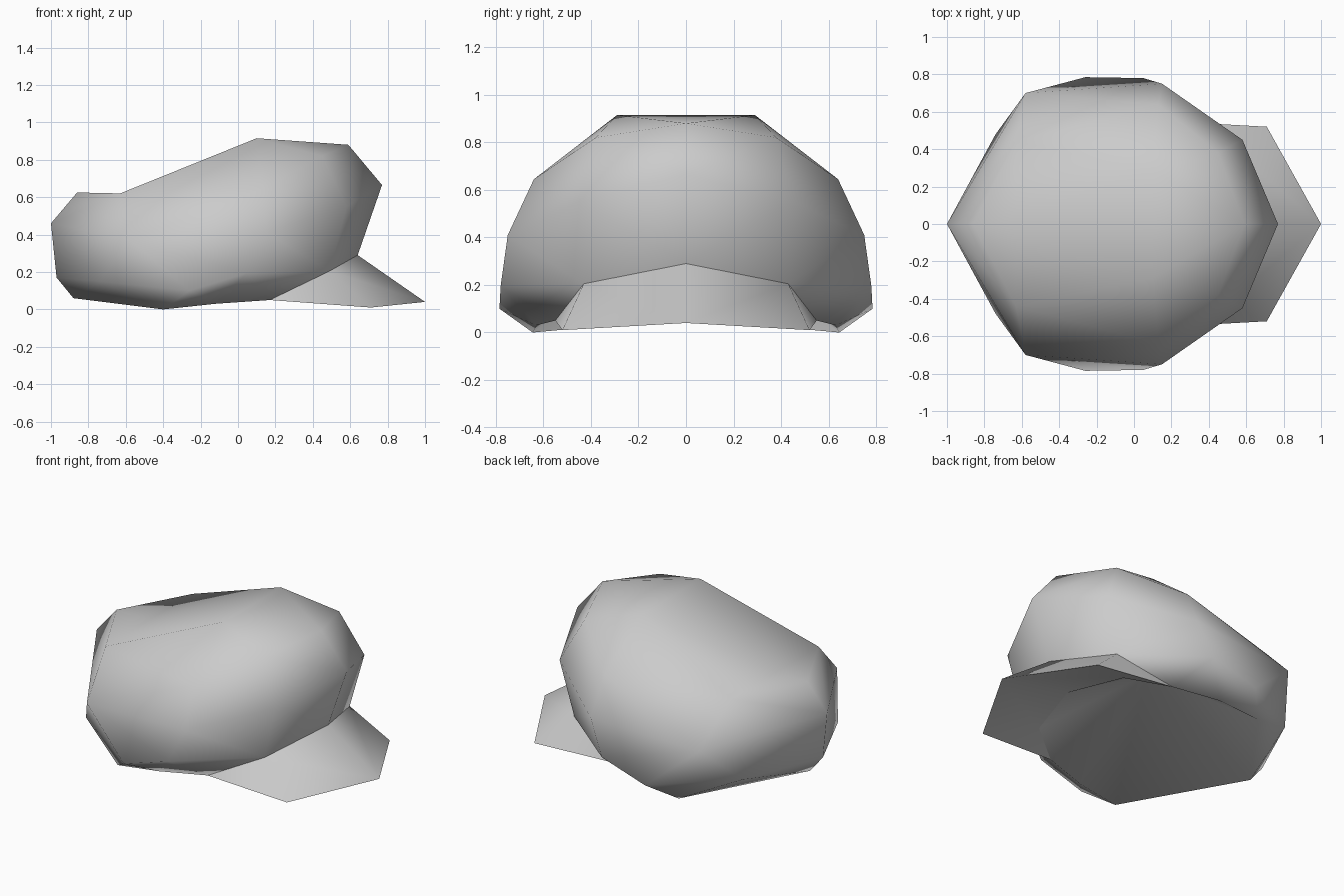
import bpy, bmesh, math

if "Cube" in bpy.data.objects:
    bpy.data.objects.remove(bpy.data.objects["Cube"])

fabric = bpy.data.materials.new("grey fabric")
fabric.diffuse_color = (0.6, 0.6, 0.6, 1)
fabric.use_nodes = True
fabric.node_tree.nodes["Principled BSDF"].inputs["Base Color"].default_value = fabric.diffuse_color


class HalfShell:
    """Collects triangle strips for the y >= 0 half of a part, then mirrors it."""

    def __init__(self):
        self.bm = bmesh.new()
        self.known = {}

    def vert(self, p):
        if p not in self.known:
            self.known[p] = self.bm.verts.new(p)
        return self.known[p]

    def face(self, *pts, flip=False):
        vs = [self.vert(p) for p in pts]
        self.bm.faces.new(vs[::-1] if flip else vs)

    def bridge(self, a, b, steps, flip=False):
        # steps tells which chain advances next: a (upper) or b (lower)
        i = j = 0
        for s in steps:
            nxt = a[i + 1] if s == "a" else b[j + 1]
            self.face(a[i], nxt, b[j], flip=flip)
            i, j = (i + 1, j) if s == "a" else (i, j + 1)

    def finish(self, name):
        me = bpy.data.meshes.new(name)
        self.bm.to_mesh(me)
        self.bm.free()
        me.materials.append(fabric)
        ob = bpy.data.objects.new(name, me)
        bpy.context.collection.objects.link(ob)
        bpy.ops.object.select_all(action="DESELECT")
        ob.select_set(True)
        bpy.context.view_layer.objects.active = ob
        mod = ob.modifiers.new("mirror", "MIRROR")
        mod.use_axis = (False, True, False)
        mod.merge_threshold = 0.001
        bpy.ops.object.modifier_apply(modifier=mod.name)
        bpy.ops.object.shade_smooth_by_angle(angle=math.pi)


# Half rings, each running from the back (-x) to the front (+x)
crest = [(-.63, 0, .62), (.10, .29, .915), (.10, 0, .915)]
upper = [(-.86, 0, .625), (-.63, .44, .62), (.13, .64, .645), (.45, .38, .82), (.59, 0, .88)]
middle = [(-1, 0, .46), (-.58, .70, .37), (.15, .75, .41), (.58, .45, .55), (.77, 0, .665)]
corner = (.17, .55, .05)
root = [(.49, .43, .205), (.64, 0, .29)]
lower = [(-.97, 0, .17), (-.74, .48, .15), (-.26, .785, .10), (.05, .78, .195)] + root
rim = [(-.88, 0, .06), (-.40, .645, 0), (-.12, .63, .03), corner]
edge = [(.71, .52, .01), (1, 0, .04)]
inner = [(.40, .38, .10), (.505, 0, .13)]
pocket = (-.10, 0, .48)

# Slouching crown with a hollow pocket rising from the rim
crown = HalfShell()
crown.face(crest[0], crest[2], crest[1])
crown.bridge(crest, upper, "babbba")
crown.bridge(upper, middle, "ababbaba")
crown.bridge(middle, lower, "babbababa")
crown.bridge(lower, rim, "abababa")
crown.bridge(rim + inner, [pocket], "aaaaa", flip=False)
crown.finish("crown")

# Brim: sloping top and shallower underside meeting at the outer edge
brim_top = HalfShell()
brim_top.bridge([corner] + root, edge, "aba")
brim_top.finish("brim_top")
brim_under = HalfShell()
brim_under.bridge([corner] + inner, edge, "aba", flip=True)
brim_under.finish("brim_underside")
